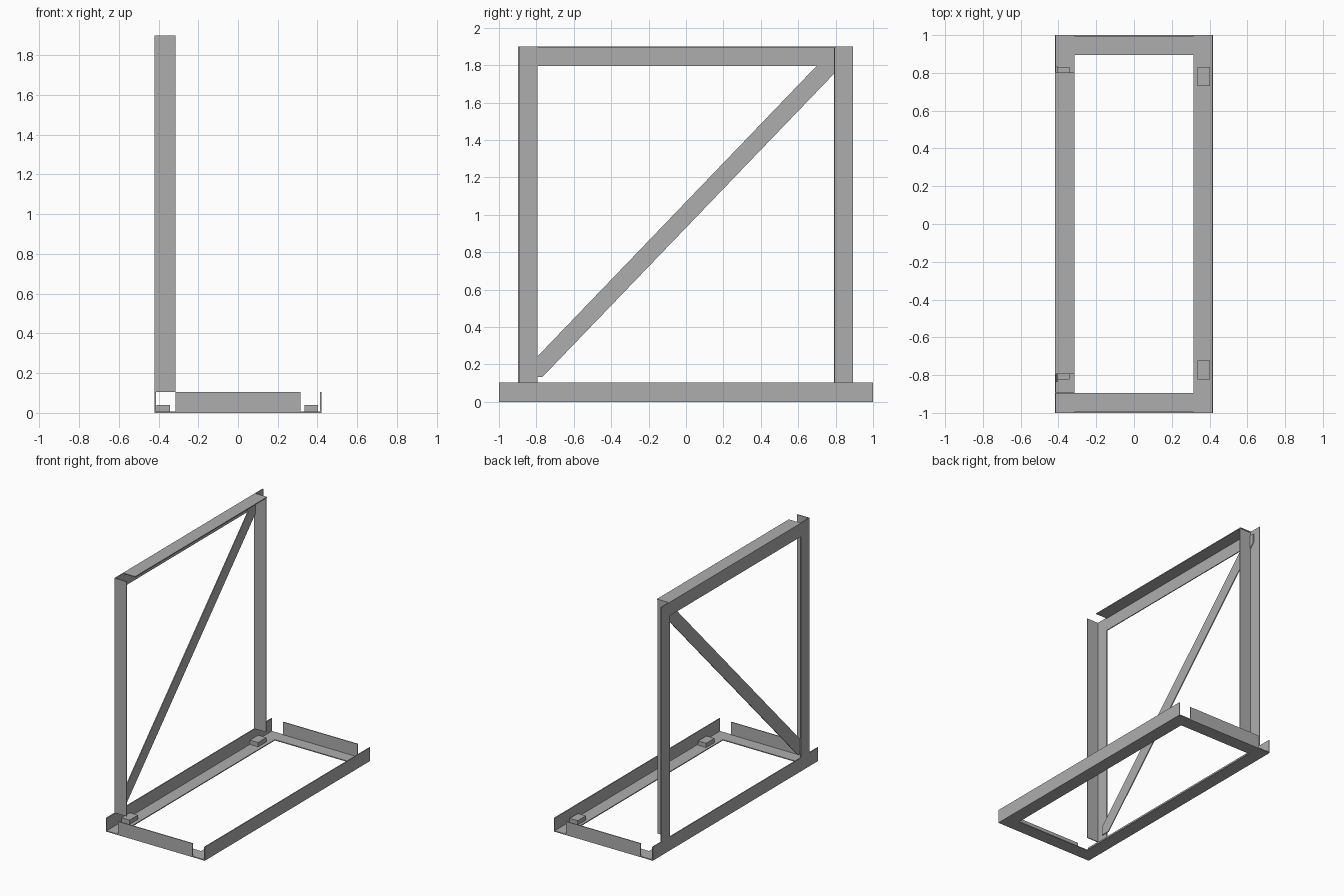
import bpy
import bmesh
from mathutils import Vector

W, L, H = 0.419, 1.0, 1.9      # half width, half length, height
LEG, T = 0.104, 0.007          # angle iron leg and wall thickness

cube = bpy.data.objects.get("Cube")
if cube:
    bpy.data.objects.remove(cube, do_unlink=True)

steel = bpy.data.materials.new("grey_steel")
steel.use_nodes = True
colour = (0.42, 0.42, 0.42, 1)
steel.diffuse_color = colour
steel.node_tree.nodes["Principled BSDF"].inputs["Base Color"].default_value = colour


def prism(name, points, sweep):
    """Extrude a flat outline along a vector."""
    bm = bmesh.new()
    face = bm.faces.new([bm.verts.new(p) for p in points])
    new = bmesh.ops.extrude_face_region(bm, geom=[face])["geom"]
    verts = [v for v in new if isinstance(v, bmesh.types.BMVert)]
    bmesh.ops.translate(bm, verts=verts, vec=Vector(sweep))
    bmesh.ops.recalc_face_normals(bm, faces=bm.faces)
    mesh = bpy.data.meshes.new(name)
    bm.to_mesh(mesh)
    bm.free()
    mesh.materials.append(steel)
    obj = bpy.data.objects.new(name, mesh)
    bpy.context.collection.objects.link(obj)
    return obj


def angle_iron(name, corner, a, b, sweep):
    """L-section bar: legs run along a and b from the outer corner."""
    c, a, b = Vector(corner), Vector(a), Vector(b)
    outline = [(0, 0), (LEG, 0), (LEG, T), (T, T), (T, LEG), (0, LEG)]
    return prism(name, [c + a * u + b * v for u, v in outline], sweep)


# Base frame: full-length side rails and shorter end rails
inner = W - LEG
for side, s in (("left", 1), ("right", -1)):
    angle_iron(f"base_rail_{side}", (s * W, -L, 0), (-s, 0, 0), (0, 0, 1), (0, 2 * L, 0))
for end, s in (("front", -1), ("back", 1)):
    angle_iron(f"base_rail_{end}", (-inner, s * L, 0), (0, -s, 0), (0, 0, 1), (2 * inner, 0, 0))

# Upright posts standing on the right base rail
for end, y in (("front", -0.897), ("back", 0.79)):
    angle_iron(f"post_{end}", (-W, y, LEG), (1, 0, 0), (0, 1, 0), (0, 0, H - LEG))

# Top rail between the posts
angle_iron("top_rail", (-W, -0.793, H), (1, 0, 0), (0, 0, -1), (0, 1.595, 0))

# Diagonal flat brace with trimmed ends
brace = [(-0.837, 0.133), (-0.767, 0.133), (0.833, 1.797),
         (0.833, 1.867), (0.767, 1.867), (-0.837, 0.198)]
prism("diagonal_brace", [(T - W, y, z) for y, z in brace], (T, 0, 0))

# Small blocks lying on the side rails
for side, x in (("left", 0.335), ("right", -0.41)):
    for end, y in (("front", -0.822), ("back", 0.731)):
        outline = [(x, y, T), (x + 0.068, y, T), (x + 0.068, y + 0.1, T), (x, y + 0.1, T)]
        prism(f"block_{side}_{end}", outline, (0, 0, 0.033))
